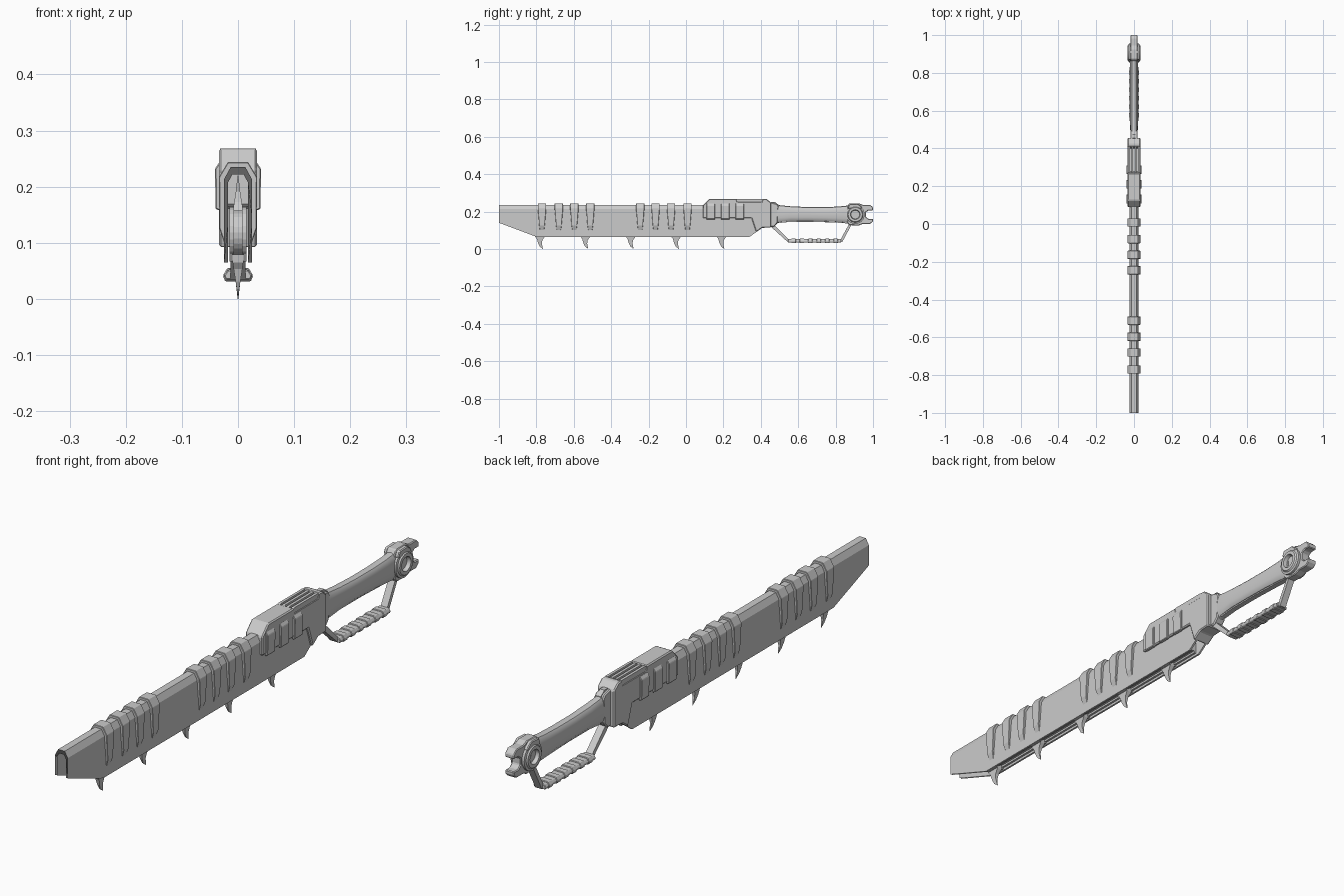
import bpy, bmesh, math
from mathutils import Vector

if "Cube" in bpy.data.objects:
    bpy.data.objects.remove(bpy.data.objects["Cube"])


def finish(name, bm, bevel=0, smooth=0):
    bmesh.ops.recalc_face_normals(bm, faces=bm.faces)
    me = bpy.data.meshes.new(name)
    bm.to_mesh(me)
    bm.free()
    ob = bpy.data.objects.new(name, me)
    bpy.context.collection.objects.link(ob)
    if bevel:
        m = ob.modifiers.new("bevel", "BEVEL")
        m.width, m.segments, m.limit_method = bevel, 1, "ANGLE"
    if smooth:
        bpy.ops.object.select_all(action="DESELECT")
        ob.select_set(True)
        bpy.context.view_layer.objects.active = ob
        bpy.ops.object.shade_smooth_by_angle(angle=math.radians(smooth))
    return ob


def loft(bm, rings, caps=True, loop=False):
    vs = [[bm.verts.new(p) for p in r] for r in rings]
    n = len(vs[0])
    for a, b in zip(vs, vs[1:] + vs[:1] if loop else vs[1:]):
        for i in range(n):
            j = (i + 1) % n
            bm.faces.new((a[i], a[j], b[j], b[i]))
    if caps and not loop:
        bm.faces.new(vs[0])
        bm.faces.new(vs[-1])


def side_prism(name, yz, hx, bevel=0, smooth=0, x=0):
    """Side outline (y, z) thickened across x."""
    bm = bmesh.new()
    loft(bm, [[(x + s * hx, y, z) for y, z in yz] for s in (-1, 1)])
    return finish(name, bm, bevel, smooth)


def section_prism(name, xz, y0, y1, bevel=0, taper=None):
    """Cross-section (x, z) run along y; taper(z) narrows the run."""
    c, h = (y0 + y1) / 2, (y1 - y0) / 2
    bm = bmesh.new()
    loft(bm, [[(x, c + s * h * (taper(z) if taper else 1), z) for x, z in xz] for s in (-1, 1)])
    return finish(name, bm, bevel)


def mirrored(half):
    return half + [(-x, z) for x, z in reversed(half)]


# Blade casing: inverted U channel, trimmed on both lower corners
outer = [(-0.025, 0.065), (-0.025, 0.213), (-0.013, 0.235)]
inner = [(0.018, 0.065), (0.018, 0.207), (0.010, 0.222)]
section = outer + [(-x, z) for x, z in reversed(outer)] + inner + [(-x, z) for x, z in reversed(inner)]
bm = bmesh.new()
loft(bm, [[(x, y, z) for x, z in section] for y in (-1, 0.44)])
for co, no in (((0, -0.8, 0.065), (0, -0.075, -0.2)), ((0, 0.34, 0.065), (0, 0.05, -0.07))):
    bmesh.ops.bisect_plane(bm, geom=bm.verts[:] + bm.edges[:] + bm.faces[:],
                           plane_co=co, plane_no=no, clear_outer=True)
    bmesh.ops.holes_fill(bm, edges=[e for e in bm.edges if e.is_boundary], sides=0)
finish("blade_casing", bm)

# Strap ribs wrapping the casing, in two groups of four
leg = [(0.024, 0.098), (0.033, 0.125), (0.034, 0.217), (0.018, 0.244)]
lining = [(0.012, 0.230), (0.022, 0.211), (0.022, 0.10)]
rib = leg + [(-x, z) for x, z in reversed(leg)] + [(-x, z) for x, z in reversed(lining)] + lining
for i, y in enumerate((-0.77, -0.68, -0.597, -0.512, -0.245, -0.163, -0.08, 0.008)):
    section_prism(f"casing_rib_{i}", rib, y - 0.022, y + 0.022, 0.003,
                  lambda z: min(1, 0.5 + max(0, z - 0.098) * 7))

# Guide bar inside the channel with rounded nose and a slotted chain around it
def stadium(r, y0=-0.74, y1=0.33, zc=0.118):
    pts = [(y0 - r * math.sin(math.pi * i / 12), zc + r * math.cos(math.pi * i / 12)) for i in range(13)]
    return pts + [(y1, zc - r), (y1, zc + r)]

side_prism("guide_bar", stadium(0.040), 0.010)
for s in (-1, 1):
    side_prism("chain_plate", stadium(0.047), 0.004, x=s * 0.011)

# Hooked chain teeth below, above inside the casing, and at the nose
hook = [(-0.030, 0.014), (0.026, 0.014), (0.023, 0), (0.010, -0.018), (0.007, -0.036), (0.013, -0.065),
        (-0.004, -0.052), (-0.013, -0.034), (-0.019, -0.012), (-0.028, 0)]

def tooth(name, y, z, ang):
    bm = bmesh.new()
    c, s = math.cos(ang), math.sin(ang)
    rings = []
    for side in (-1, 1):
        ring = []
        for u, v in hook:
            w = 0.0095 * max(0.07, min(1, 1 + v / 0.062))
            ring.append((side * w, y + u * c - v * s, z + u * s + v * c))
        rings.append(ring)
    loft(bm, rings)
    finish(name, bm)

for i in range(5):
    y = -0.778 + 0.2425 * i
    tooth(f"lower_tooth_{i}", y, 0.065, 0)
    for s in (-1, 1):
        side_prism("chain_link", [(y - 0.035, 0.082), (y - 0.025, 0.067), (y + 0.025, 0.067), (y + 0.035, 0.082)],
                   0.003, x=s * 0.0125)
    if i < 4:
        tooth(f"upper_tooth_{i}", y + 0.12, 0.155, math.pi)

# Motor housing at the rear of the blade
housing = [(0.09, 0.232), (0.125, 0.268), (0.27, 0.268), (0.275, 0.252), (0.405, 0.252), (0.41, 0.268),
           (0.43, 0.268), (0.455, 0.248), (0.455, 0.115), (0.408, 0.113), (0.375, 0.09), (0.35, 0.165), (0.09, 0.165)]
side_prism("motor_housing", housing, 0.034, 0.004)
for x in (-0.027, -0.009, 0.009, 0.027):
    side_prism("cooling_fin", [(0.265, 0.245), (0.265, 0.264), (0.275, 0.268), (0.41, 0.268), (0.415, 0.245)],
               0.005, x=x)

# Raised side pads on the housing
for s in (-1, 1):
    for y in (0.132, 0.21, 0.287):
        section_prism("housing_pad", [(s * x, z) for x, z in
                      ((0.03, 0.157), (0.04, 0.160), (0.041, 0.232), (0.033, 0.244), (0.028, 0.244))],
                      y - 0.023, y + 0.023, 0.002)

# Collar and thumb catch between housing and grip
side_prism("collar", [(0.45, 0.25), (0.485, 0.242), (0.495, 0.228), (0.49, 0.14), (0.47, 0.118), (0.45, 0.118)],
           0.019, 0.004)
side_prism("thumb_catch", [(0.45, 0.24), (0.455, 0.252), (0.475, 0.252), (0.495, 0.236), (0.495, 0.22)], 0.009)

# Waisted grip with rounded section
bm = bmesh.new()
rings = []
for y, lo, hi, w in ((0.47, 0.128, 0.240, 0.018), (0.50, 0.142, 0.234, 0.020), (0.56, 0.148, 0.228, 0.021),
                     (0.65, 0.148, 0.224, 0.021), (0.75, 0.146, 0.224, 0.021), (0.82, 0.142, 0.227, 0.021),
                     (0.89, 0.135, 0.235, 0.021)):
    ring = []
    for i in range(16):
        a = 2 * math.pi * i / 16
        c, s = math.cos(a), math.sin(a)
        ring.append((w * math.copysign(abs(c) ** 0.6, c), y,
                     (lo + hi) / 2 + (hi - lo) / 2 * math.copysign(abs(s) ** 0.8, s)))
    rings.append(ring)
loft(bm, rings)
finish("grip", bm, smooth=40)
side_prism("grip_underside", [(0.49, 0.16), (0.50, 0.139), (0.56, 0.145), (0.68, 0.145), (0.80, 0.141),
                              (0.87, 0.136), (0.87, 0.16)], 0.010)

# Pommel with an open jaw tail
jaw = [(0.862, 0.228), (0.872, 0.243), (0.925, 0.244), (0.945, 0.236), (0.985, 0.236), (1.0, 0.222), (1.0, 0.206),
       (0.975, 0.206), (0.962, 0.196), (0.962, 0.172), (0.975, 0.161), (1.0, 0.161), (1.0, 0.147), (0.985, 0.134),
       (0.945, 0.134), (0.925, 0.126), (0.875, 0.127), (0.862, 0.14)]
side_prism("pommel_jaw", jaw, 0.018, 0.003)
side_prism("pommel_block", [(0.866, 0.222), (0.874, 0.24), (0.918, 0.242), (0.94, 0.225), (0.94, 0.215),
                            (0.87, 0.215)], 0.030, 0.003)

# Round pommel boss with dished centre on both sides
half = [(0.001, 0.020), (0.023, 0.020), (0.026, 0.034), (0.038, 0.034), (0.042, 0.029), (0.050, 0.027)]
prof = half + [(r, -x) for r, x in reversed(half)]
bm = bmesh.new()
loft(bm, [[(x, 0.905 + r * math.cos(2 * math.pi * k / 24), 0.184 + r * math.sin(2 * math.pi * k / 24))
           for r, x in prof] for k in range(24)], loop=True)
finish("pommel_boss", bm, smooth=30)

# Hand guard: bent strap, padded bar and ridges
side_prism("guard_strap", [(0.445, 0.135), (0.455, 0.118), (0.545, 0.036), (0.835, 0.036), (0.885, 0.130),
                           (0.872, 0.134), (0.825, 0.048), (0.553, 0.048), (0.475, 0.125), (0.47, 0.135)], 0.013)
bar = mirrored([(0.018, 0.052), (0.025, 0.042), (0.022, 0.034)])
section_prism("guard_bar", bar, 0.545, 0.83, 0.002)
ridge = mirrored([(0.019, 0.055), (0.027, 0.042), (0.023, 0.031)])
for i in range(6):
    y = 0.575 + 0.045 * i
    section_prism(f"guard_ridge_{i}", ridge, y - 0.012, y + 0.012, 0.002)
